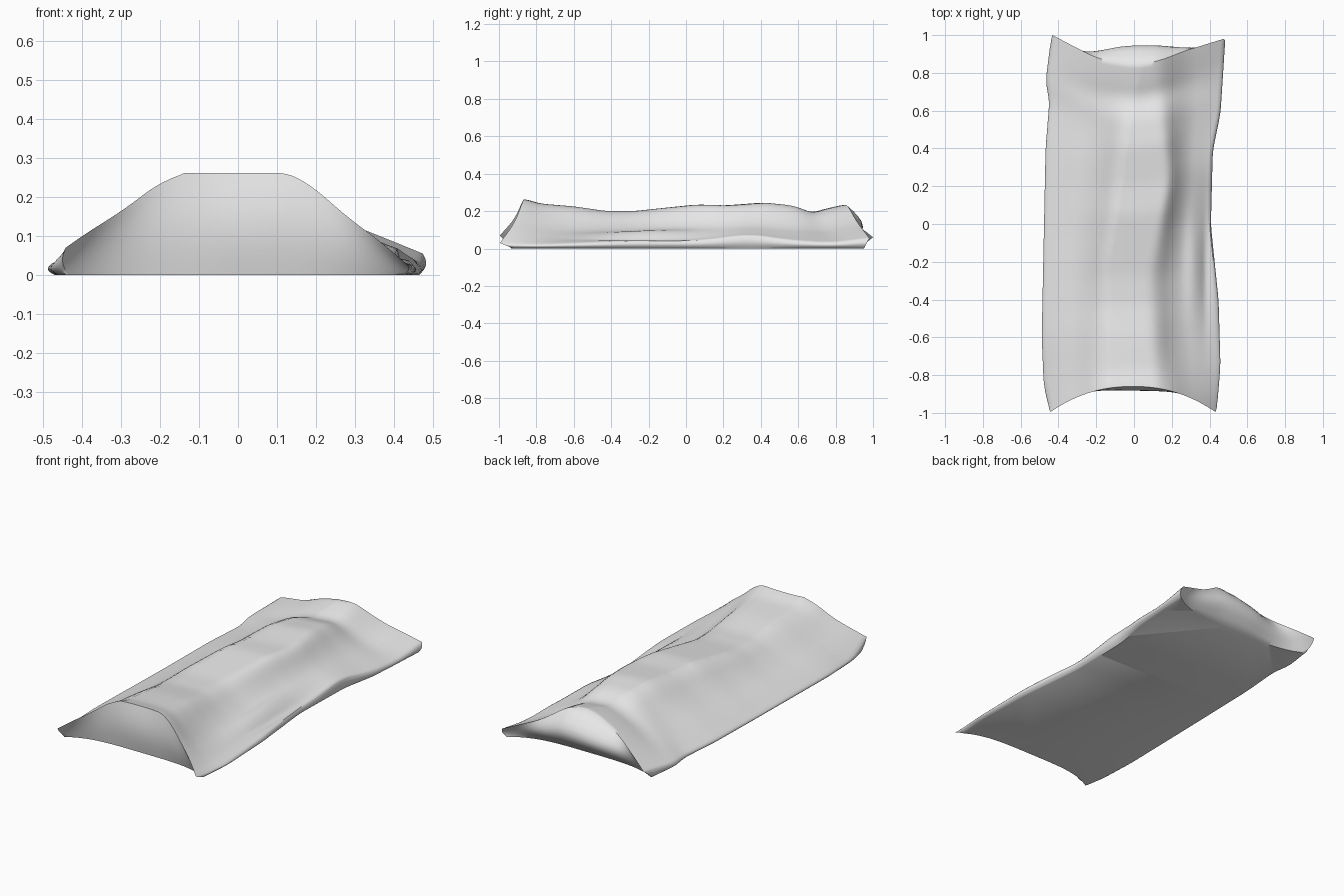
import bpy, bmesh, math

old = bpy.data.objects.get("Cube")
if old:
    bpy.data.objects.remove(old, do_unlink=True)

NU, NV, NP = 60, 80, 8   # divisions across, along, and down the end panels


def linear(table, t):
    if t <= table[0][0]:
        return table[0][1]
    for (a, p), (b, q) in zip(table, table[1:]):
        if t <= b:
            return p + (q - p) * (t - a) / (b - a)
    return table[-1][1]


def soft(table, t, r=0.06):
    return sum(linear(table, t + r * k) for k in (-1, -.5, 0, .5, 1)) / 5


def bump(t, centre, width):
    return math.exp(-((t - centre) / width) ** 2)


# Outline, rim height and crest height
right_edge = [(-1, .43), (-.75, .45), (-.4, .44), (0, .40), (.4, .41), (.6, .45), (1, .475)]
left_edge = [(-1, -.44), (-.85, -.47), (-.6, -.48), (.4, -.46), (.65, -.44), (.75, -.46), (1, -.43)]
back_edge = [(-1, 1), (-.75, .94), (-.45, .87), (0, .84), (.3, .87), (.5, .91), (1, .98)]
right_rim = [(-1, .03), (-.8, .022), (-.3, .04), (.1, .045), (.36, .075), (.55, .045), (.8, .03), (1, .055)]
left_rim = [(-1, .07), (-.85, .03), (0, .025), (.7, .03), (1, .06)]
crest = [(-.86, .265), (-.78, .24), (-.6, .225), (-.43, .2), (-.28, .2), (.05, .235),
         (.2, .23), (.4, .245), (.55, .23), (.66, .19), (.75, .215), (.84, .235)]
# Edges of the flat crest, and how far each flank is pinched in
crest_left = [(-.86, -.14), (-.2, -.14), (.14, -.08), (.46, -.04), (.84, .03)]
crest_right = [(-.86, .13), (-.7, .1), (-.3, .08), (.2, .18), (.55, .14), (.84, .11)]
pinch_left = [(-.86, 0), (-.5, .4), (-.1, .9), (.45, 1), (.75, .1)]
pinch_right = [(-.86, .1), (-.6, 1), (.45, 1), (.75, .6)]
# Flank height from crest to rim
full_flank = [(0, 1), (.24, .84), (.5, .54), (.84, .19), (1, 0)]
pinched_flank = [(0, 1), (.1, .92), (.3, .56), (.5, .32), (.8, .12), (1, 0)]


def flank(x, body, lo, hi):
    """Height fraction across the bag: one on the crest, zero at the rim."""
    if x < soft(crest_left, body):
        inner, outer, pinch = soft(crest_left, body), lo, soft(pinch_left, body)
    else:
        inner, outer, pinch = soft(crest_right, body), hi, soft(pinch_right, body)
    t = min(1, (x - inner) / (outer - inner))
    ease = min(.08, 1 - t)
    return (1 - pinch) * soft(full_flank, t, ease) + pinch * soft(pinched_flank, t, ease)


def top_point(i, j):
    u, s = 2 * i / NU - 1, j / NV
    v = 2 * s - 1
    body = -.86 + 1.70 * s
    front = -.86 - .135 * abs(u) ** 2.2
    back = soft(back_edge, u, min(.12, 1 - abs(u)))
    y = front + (back - front) * s
    lo, hi = soft(left_edge, v, .04), soft(right_edge, v, .04)
    x = (lo + hi) / 2 + u * (hi - lo) / 2
    ease = min(.08, 1 - abs(v))
    rim = soft(left_rim, v, ease) * (1 - u) / 2 + soft(right_rim, v, ease) * (1 + u) / 2
    z = rim + (soft(crest, body, .03) - rim) * flank(x, body, lo, hi)
    # Fold running beside the right-hand rim
    z += (.018 * bump(x, .31, .04) - .014 * bump(x, .38, .02)) * bump(body, -.22, .25)
    return x, y, max(z, .02)


bm = bmesh.new()
grid = [[bm.verts.new(top_point(i, j)) for i in range(NU + 1)] for j in range(NV + 1)]
for j in range(NV):
    for i in range(NU):
        bm.faces.new((grid[j][i], grid[j][i + 1], grid[j + 1][i + 1], grid[j + 1][i]))

# Rim loop, anticlockwise seen from above
rim_loop = (grid[0][:-1] + [row[-1] for row in grid[:-1]]
            + grid[-1][:0:-1] + [row[0] for row in grid[:0:-1]])
ends = set(grid[0] + grid[-1])


def tuck(vert, t):
    """Point part way from the rim down to the flat base."""
    co = vert.co
    limit = .865 + .07 * (co.x / .45) ** 4
    base_y = max(-limit, min(limit, co.y))
    swell = 0
    if vert in ends:
        base_y = math.copysign(limit, co.y)
        middle = max(0, 1 - ((co.x - .03) / .4) ** 2) ** 2
        swell = (.09 if co.y > 0 else -.02) * math.sin(math.pi * t) * middle
    # Sides roll out a little before turning under
    x = co.x * (1 + .02 * math.sin(math.pi * t) - .02 * t ** 3)
    return x, co.y + (base_y - co.y) * t + swell, co.z * (1 - t)


# End panels and tucked sides
upper = rim_loop
for k in range(1, NP + 1):
    lower = [bm.verts.new(tuck(v, k / NP)) for v in rim_loop]
    for n in range(len(upper)):
        m = (n + 1) % len(upper)
        bm.faces.new((upper[m], upper[n], lower[n], lower[m]))
    upper = lower
base = bm.faces.new(upper[::-1])
bmesh.ops.triangulate(bm, faces=[base])
bmesh.ops.recalc_face_normals(bm, faces=bm.faces[:])

mesh = bpy.data.meshes.new("cloth_bag")
bm.to_mesh(mesh)
bm.free()
bag = bpy.data.objects.new("cloth_bag", mesh)
bpy.context.collection.objects.link(bag)

# Plain pale grey cloth
cloth = bpy.data.materials.new("pale_grey_cloth")
cloth.use_nodes = True
colour = (.8, .8, .8, 1)
cloth.diffuse_color = colour
cloth.node_tree.nodes["Principled BSDF"].inputs["Base Color"].default_value = colour
mesh.materials.append(cloth)

bpy.ops.object.select_all(action='DESELECT')
bag.select_set(True)
bpy.context.view_layer.objects.active = bag
bpy.ops.object.shade_smooth_by_angle(angle=math.radians(50))
